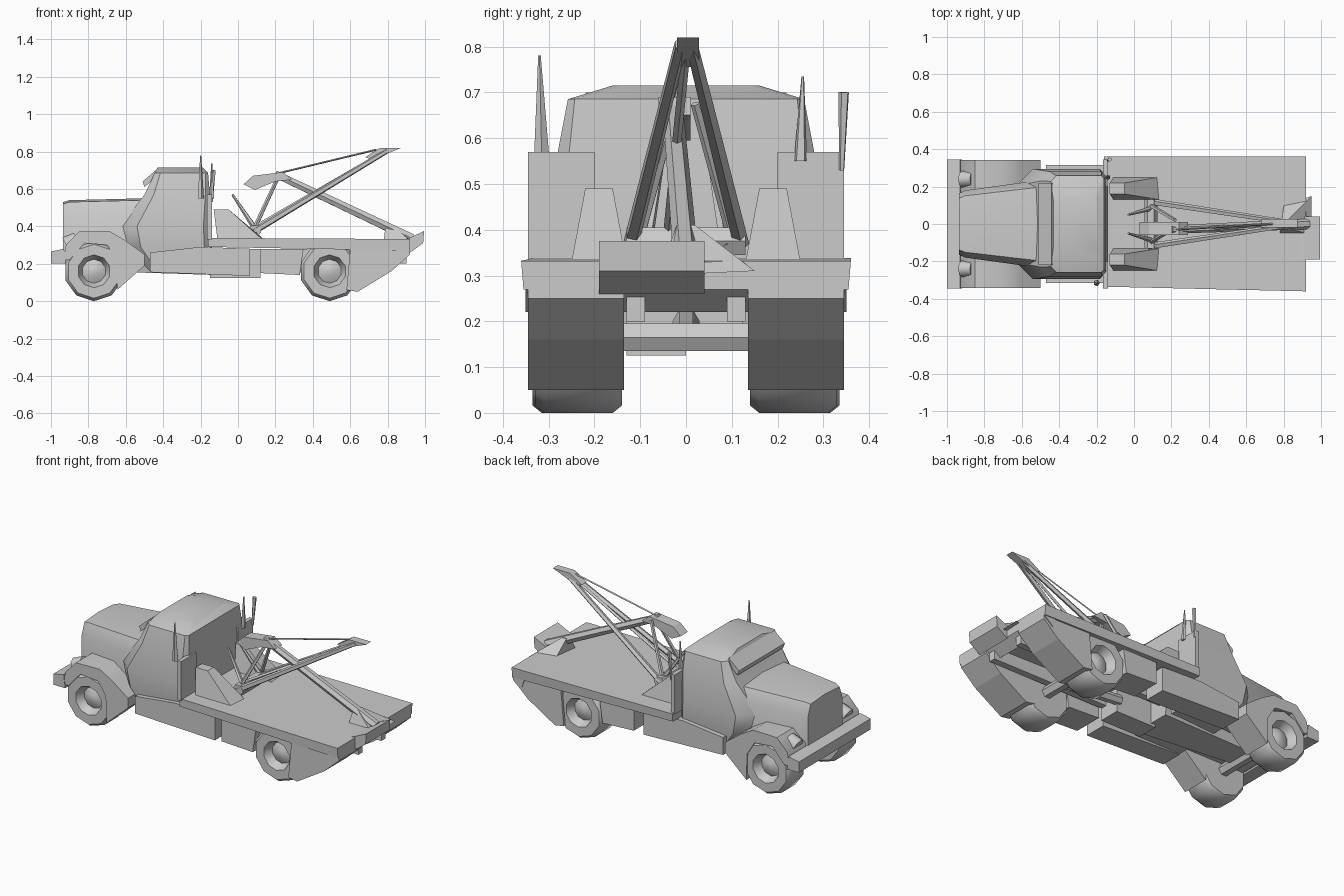
import bpy, bmesh, math
from mathutils import Vector

if "Cube" in bpy.data.objects:
    bpy.data.objects.remove(bpy.data.objects["Cube"])


def finish(name, bm, smooth=35):
    bmesh.ops.recalc_face_normals(bm, faces=bm.faces)
    me = bpy.data.meshes.new(name)
    bm.to_mesh(me)
    bm.free()
    ob = bpy.data.objects.new(name, me)
    bpy.context.collection.objects.link(ob)
    if smooth:
        me.shade_smooth()
        me.set_sharp_from_angle(angle=math.radians(smooth))
    return ob


def loft(name, rings, smooth=35):
    bm = bmesh.new()
    vs = [[bm.verts.new(p) for p in r] for r in rings]
    n = len(rings[0])
    for a, b in zip(vs, vs[1:]):
        for i in range(n):
            bm.faces.new((a[i], a[(i + 1) % n], b[(i + 1) % n], b[i]))
    bm.faces.new(vs[0])
    bm.faces.new(vs[-1])
    return finish(name, bm, smooth)


def box(name, x, y, z):
    return loft(name, [[(x[0], y[0], k), (x[1], y[0], k), (x[1], y[1], k), (x[0], y[1], k)]
                       for k in z], 0)


def extrude(name, profile, y0, y1, smooth=35):
    return loft(name, [[(x, y, z) for x, z in profile] for y in (y0, y1)], smooth)


def rod(name, a, b, r0, r1=None, sides=5):
    a, b = Vector(a), Vector(b)
    r1 = r0 if r1 is None else r1
    q = (b - a).to_track_quat('Z', 'Y')
    ring = lambda c, r: [c + q @ Vector((r * math.cos(t), r * math.sin(t), 0))
                         for t in [2 * math.pi * i / sides for i in range(sides)]]
    return loft(name, [ring(a, r0), ring(b, r1)], 50)


def wheel(name, x, r, y_in, y_out):
    # tyre with bevelled shoulders and a shallow dished rim, revolved around y
    s = 1 if y_out > 0 else -1
    prof = [(y_in, .6), (y_in, .9), (y_in + s * .02, 1), (y_out - s * .02, 1),
            (y_out, .9), (y_out, .55), (y_out - s * .05, .4), (y_out - s * .03, .15)]
    rings = [[(x + r * k * math.cos(t), y, r + r * k * math.sin(t))
              for t in [2 * math.pi * (i + .5) / 10 for i in range(10)]] for y, k in prof]
    return loft(name, rings, 40)


# hood: lofted from the narrow grille back to the cowl
def hood_ring(x, w, z0, z1):
    return [(x, -w, z0), (x, -w, z1 - .08), (x, -w * .84, z1 - .01), (x, 0, z1),
            (x, w * .84, z1 - .01), (x, w, z1 - .08), (x, w, z0)]


loft("hood", [hood_ring(-.935, .165, .22, .53), hood_ring(-.90, .18, .2, .54),
              hood_ring(-.50, .235, .2, .55)])


# cab: stacked rings with chamfered corners
def cab_ring(z, x0, x1, w, c):
    return [(x0, -w + c, z), (x0 + c, -w, z), (x1 - c * .5, -w, z), (x1, -w + c * .5, z),
            (x1, w - c * .5, z), (x1 - c * .5, w, z), (x0 + c, w, z), (x0, w - c, z)]


loft("cab", [cab_ring(.16, -.47, -.16, .27, .04), cab_ring(.29, -.60, -.14, .29, .08),
             cab_ring(.40, -.63, -.14, .295, .09), cab_ring(.57, -.50, -.15, .28, .05),
             cab_ring(.685, -.445, -.16, .258, .03), cab_ring(.715, -.43, -.19, .16, .04)])
extrude("sun_visor", [(-.51, .64), (-.44, .70), (-.43, .67), (-.50, .61)], -.22, .22)

# chassis, axles, underbody
loft("engine_underbody", [[(-.75, -.08, .16), (-.12, -.12, .14), (-.12, .12, .14), (-.75, .08, .16)],
                          [(-.9, -.13, .28), (-.12, -.13, .28), (-.12, .13, .28), (-.9, .13, .28)]], 0)
box("transmission", (-.15, .12), (-.13, .0), (.125, .27))
for x in (-.77, .49):
    rod("axle", (x, -.28, .165), (x, .28, .165), .035, sides=6)
rod("drive_shaft", (.1, 0, .2), (.49, 0, .165), .03, sides=6)

# tow bed
loft("bed_deck", [[(-.16, -.335, .29), (.92, -.355, .27), (.92, .355, .27), (-.16, .355, .29)],
                  [(-.16, -.335, .338), (.92, -.36, .332), (.92, .36, .332), (-.16, .36, .338)]], 0)
extrude("bed_rear_sill", [(.84, .28), (.92, .33), (.92, .27), (.86, .22)], -.35, .35, 0)

# tail: tow bar plate rising behind the bed
extrude("tow_tail", [(.87, .33), (.91, .335), (.995, .375), (.99, .31), (.92, .26)],
        -.19, .04, 0)
loft("tail_bracket", [[(.78, -.05, .33), (.95, -.06, .30), (.95, .15, .31), (.80, .10, .33)],
                      [(.79, -.02, .41), (.82, -.02, .41), (.82, .02, .41), (.79, .02, .41)]], 0)

# front bumper
extrude("front_bumper", [(-1, .2), (-1, .265), (-.93, .28), (-.92, .2)], -.345, .345, 0)

fender = [(-.935, .22), (-.92, .30), (-.85, .372), (-.69, .375), (-.61, .33), (-.50, .25),
          (-.50, .19), (-.645, .06), (-.65, .22), (-.70, .30), (-.82, .31), (-.90, .22)]

for s in (-1, 1):
    # wheels
    wheel("front_wheel", -.77, .16, s * .17, s * .335)
    wheel("rear_wheel", .49, .16, s * .14, s * .33)
    # front fenders and headlights
    extrude("front_fender", fender, s * .17, s * .342)
    rod("headlight", (-.92, s * .24, .30), (-.86, s * .24, .33), .045, .04, 8)
    # chassis frame
    box("frame_rail", (-.1, .9), sorted((s * .09, s * .13)), (.2, .28))
    # running boards, tool boxes under the bed
    extrude("running_board", [(-.47, .155), (-.47, .26), (-.2, .29), (.065, .28), (.065, .135)],
            s * .18, s * .315, 0)
    extrude("under_bed_box", [(.12, .15), (.12, .28), (.35, .28), (.33, .14)],
            s * .15, s * .33, 0)
    # sloping rear mud guards
    extrude("rear_mudguard", [(.60, .28), (.92, .28), (.92, .25), (.82, .16), (.64, .05),
                              (.58, .06)], s * .135, s * .345, 0)
    # panels behind the cab and winch supports
    box("cab_rear_panel", (-.165, -.14), sorted((s * .2, s * .345)), (.33, .57))
    loft("winch_side", [[(-.11, s * .13, .33), (.14, s * .13, .33), (.13, s * .25, .33),
                         (-.11, s * .25, .33)],
                        [(-.13, s * .16, .49), (-.05, s * .16, .49), (-.05, s * .22, .49),
                         (-.13, s * .22, .49)]], 0)
    # boom legs converging at the tip
    rod("boom_leg", (.08, s * .12, .37), (.80, s * .012, .805), .018, .014)
    rod("mast_leg", (.07, s * .11, .35), (.22, s * .02, .675), .012, .010)
    # struts leaning forward to the cab
    rod("winch_strut", (.11, s * .09, .36), (-.03, s * .05, .57), .016, .006)

# spikes: exhaust stack and aerials
rod("exhaust_stack", (-.2, -.315, .55), (-.2, -.32, .78), .018, .003)
rod("aerial", (-.14, .25, .55), (-.14, .255, .735), .015, .003)
rod("side_marker", (-.14, .34, .53), (-.13, .345, .70), .006, .012)

# boom head, cross beam and cables
extrude("boom_head", [(.68, .77), (.76, .82), (.875, .82), (.80, .79), (.72, .755)], -.02, .028, 0)
rod("boom_brace", (.20, -.03, .68), (.93, .0, .335), .022, .028, 6)
extrude("mast_head", [(.03, .625), (.08, .67), (.24, .69), (.29, .65), (.2, .64), (.09, .595)],
        -.06, .01, 0)
rod("upper_cable", (.22, -.03, .685), (.74, 0, .81), .005, sides=4)
rod("hoist_cable", (.08, -.04, .39), (.78, 0, .795), .010, sides=4)
rod("winch_drum", (.09, -.13, .375), (.09, .13, .375), .035, sides=6)
